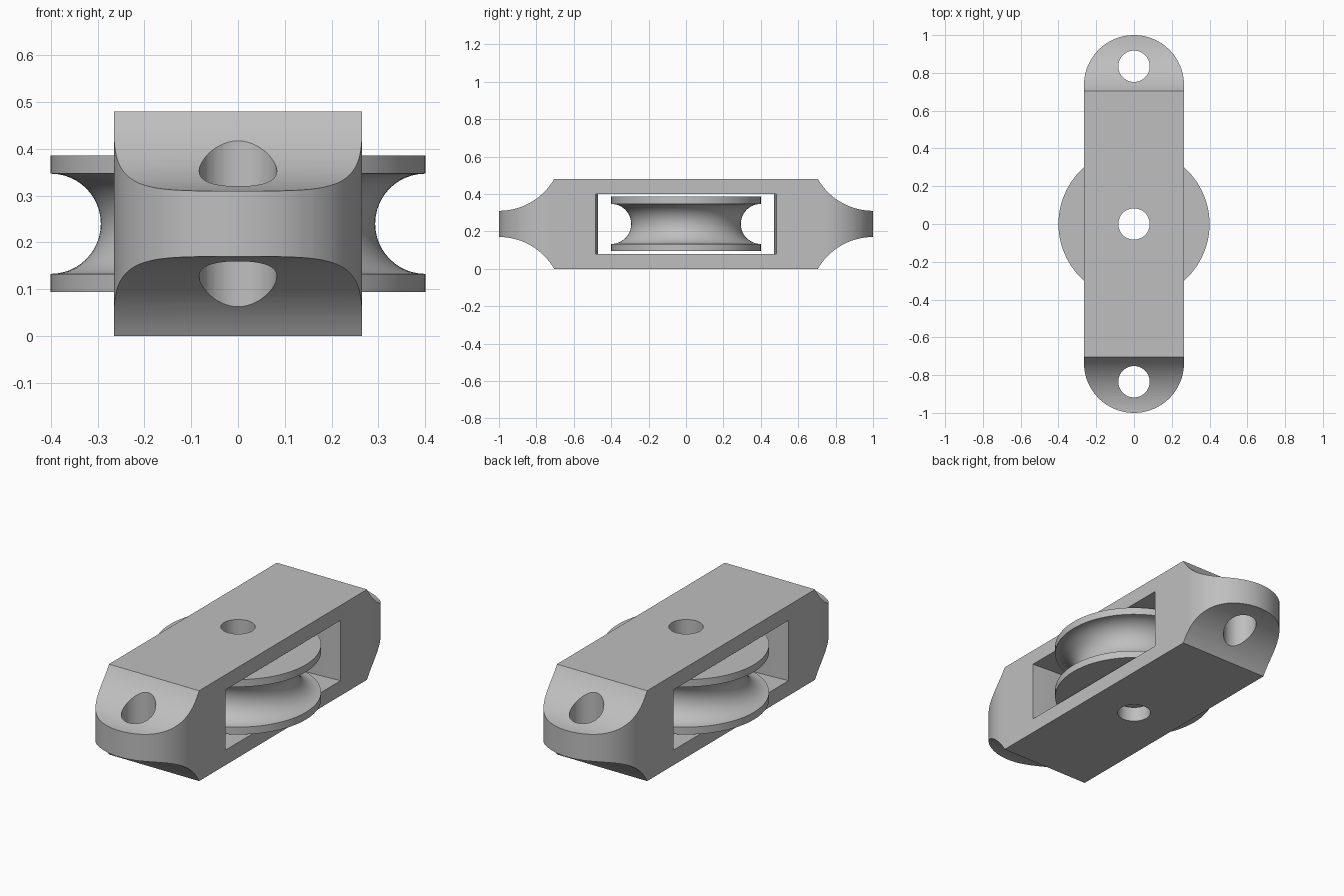
import bpy, bmesh
from math import sin, cos, pi, radians
from mathutils import Matrix, Vector

cube = bpy.data.objects.get("Cube")
if cube:
    bpy.data.objects.remove(cube, do_unlink=True)

HALF_W, HEIGHT, MID = 0.265, 0.48, 0.24
HOLE_R, HOLE_Y = 0.083, 0.835

grey = bpy.data.materials.new("plain_grey")
grey.use_nodes = True
colour = (0.52, 0.52, 0.52, 1)
grey.diffuse_color = colour
grey.node_tree.nodes["Principled BSDF"].inputs["Base Color"].default_value = colour


def arc(cx, cy, r, start, end, n):
    """Points along a circular arc, angles in degrees."""
    angles = [radians(start + (end - start) * i / n) for i in range(n + 1)]
    return [(cx + r * cos(a), cy + r * sin(a)) for a in angles]


def make_object(name, bm):
    bmesh.ops.recalc_face_normals(bm, faces=bm.faces)
    mesh = bpy.data.meshes.new(name)
    bm.to_mesh(mesh)
    bm.free()
    mesh.materials.append(grey)
    obj = bpy.data.objects.new(name, mesh)
    bpy.context.collection.objects.link(obj)
    return obj


def prism(name, points, low, high, axis="z"):
    """Extrude a closed outline along z (xy points) or along x (yz points)."""
    bm = bmesh.new()
    place = (lambda a, b: (a, b, low)) if axis == "z" else (lambda a, b: (low, a, b))
    face = bm.faces.new([bm.verts.new(place(*p)) for p in points])
    moved = bmesh.ops.extrude_face_region(bm, geom=[face])["geom"]
    shift = Vector((0, 0, high - low) if axis == "z" else (high - low, 0, 0))
    bmesh.ops.translate(bm, vec=shift, verts=[v for v in moved if isinstance(v, bmesh.types.BMVert)])
    return make_object(name, bm)


def carve(obj, cutter, operation):
    """Apply a boolean and discard the cutter."""
    cutter.hide_render = True
    mod = obj.modifiers.new("carve", "BOOLEAN")
    mod.operation, mod.object, mod.solver = operation, cutter, "EXACT"
    bpy.context.view_layer.objects.active = obj
    bpy.ops.object.modifier_apply(modifier=mod.name)
    bpy.data.objects.remove(cutter, do_unlink=True)


def smooth(obj):
    bpy.ops.object.select_all(action="DESELECT")
    obj.select_set(True)
    bpy.context.view_layer.objects.active = obj
    bpy.ops.object.shade_smooth_by_angle(angle=radians(25))


# Housing: side profile with scooped ends, running past the rounded tips
scoop = arc(1, -0.171, 0.341, 149.9, 90, 20)
scoop[0] = (0.705, 0)
quarter = scoop + [(1.1, 0.17)]
right_end = quarter + [(y, HEIGHT - z) for y, z in reversed(quarter)]
profile = right_end + [(-y, z) for y, z in reversed(right_end)]
housing = prism("housing", profile, -0.4, 0.4, axis="x")

# Round the ends in plan
plan = arc(0, 0.735, HALF_W, 0, 180, 48) + arc(0, -0.735, HALF_W, 180, 360, 48)
carve(housing, prism("plan_cutter", plan, -0.1, 0.6), "INTERSECT")

# Side window with slightly bowed end walls
xs = [-0.32 + 0.04 * i for i in range(17)]
bow = [(x, 0.47 + 0.013 * (x / HALF_W) ** 2) for x in xs]
window = bow + [(x, -y) for x, y in reversed(bow)]
carve(housing, prism("window_cutter", window, 0.08, 0.40), "DIFFERENCE")

# Axle hole and the two mounting holes
for y in (-HOLE_Y, 0, HOLE_Y):
    carve(housing, prism("hole_cutter", arc(0, y, HOLE_R, 0, 352.5, 47), -0.1, 0.6), "DIFFERENCE")
smooth(housing)

# Pulley wheel: lathe a section with a half-round groove
groove = arc(0.4, MID, 0.107, 270, 90, 24)
section = [(HOLE_R, 0.094), (0.4, 0.094)] + groove + [(0.4, 0.386), (HOLE_R, 0.386)]
bm = bmesh.new()
ring = [bm.verts.new((r, 0, z)) for r, z in section]
edges = [bm.edges.new((ring[i - 1], v)) for i, v in enumerate(ring)]
bmesh.ops.spin(bm, geom=ring + edges, axis=(0, 0, 1), cent=(0, 0, 0), angle=2 * pi, steps=96)
bmesh.ops.remove_doubles(bm, verts=bm.verts, dist=0.0001)
smooth(make_object("pulley_wheel", bm))
